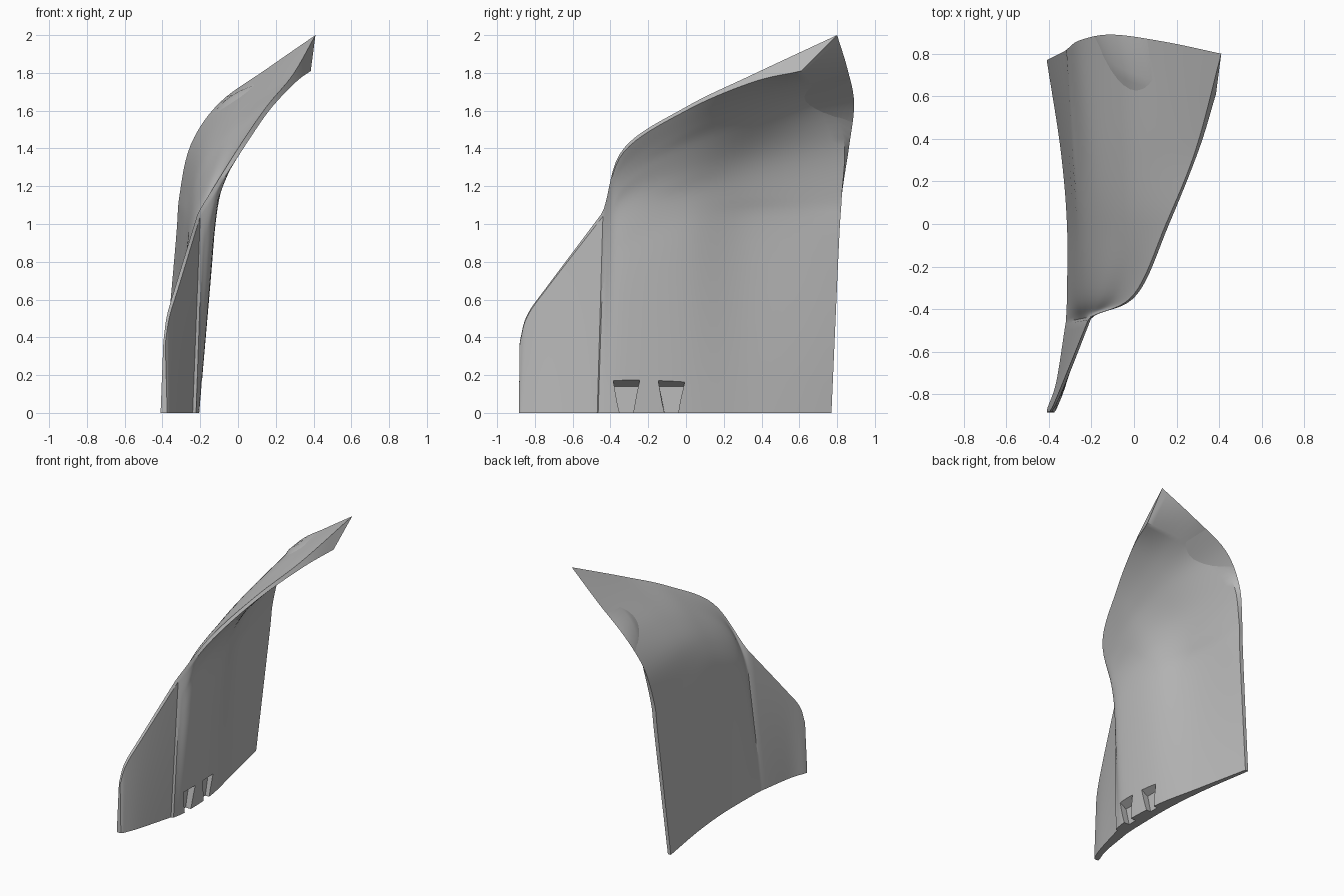
import bpy, bmesh, math
from mathutils import Vector

cube = bpy.data.objects.get("Cube")
if cube:
    bpy.data.objects.remove(cube, do_unlink=True)

grey = bpy.data.materials.new("plain grey")
grey.use_nodes = True
colour = (0.5, 0.5, 0.5, 1)
grey.diffuse_color = colour
grey.node_tree.nodes["Principled BSDF"].inputs["Base Color"].default_value = colour

HEIGHTS = (0, .46, .65, .77, .86, .94, 1)


def straight(bottom, top):
    """A straight upright section, split at the shared heights."""
    a, b = Vector(bottom), Vector(top)
    return [a.lerp(b, h) for h in HEIGHTS]


def curved(y, profile):
    """A bent section in one plane, from (x, z) points."""
    return [Vector((x, y, z)) for x, z in profile]


def spline(points, steps):
    """Smooth curve through the points (Catmull-Rom)."""
    pts = [2 * points[0] - points[1]] + points + [2 * points[-1] - points[-2]]
    out = []
    for i in range(1, len(pts) - 2):
        a, b, c, d = pts[i - 1:i + 3]
        for k in range(steps):
            t = k / steps
            out.append(b + (c - a) * t / 2 + (2 * a - 5 * b + 4 * c - d) * t * t / 2
                       + (3 * b - a - 3 * c + d) * t ** 3 / 2)
    return out + [points[-1]]


def loft(sections):
    """Smooth grid through the sections, as a list of columns."""
    columns = [spline(s, 6) for s in sections]
    rows = [spline(list(row), 8) for row in zip(*columns)]
    return [list(col) for col in zip(*rows)]


# Front wing, inner and outer skins
wing_in = [straight((-.41, -.885, 0), (-.395, -.88, .38)),
           straight((-.405, -.86, 0), (-.375, -.84, .52)),
           straight((-.365, -.74, 0), (-.325, -.72, .69)),
           straight((-.322, -.47, 0), (-.215, -.45, 1.05))]
wing_out = [straight((-.375, -.885, 0), (-.385, -.88, .37)),
            straight((-.36, -.86, 0), (-.362, -.84, .51)),
            straight((-.315, -.74, 0), (-.31, -.72, .68)),
            straight((-.24, -.47, 0), (-.2, -.44, 1.04))]

# Main flared panel, inner and outer skins
back_in = [(-.41, .77, 0), (-.33, .81, .9), (-.31, .825, 1.15), (-.25, .865, 1.42),
           (-.1, .89, 1.64), (.15, .855, 1.82), (.41, .8, 2)]
back_out = [(-.385, .77, 0), (-.3, .81, .9), (-.28, .825, 1.15), (-.21, .835, 1.45),
            (-.06, .73, 1.66), (.15, .66, 1.755), (.385, .61, 1.81)]
main_in = [
    straight((-.32, -.46, 0), (-.2, -.435, 1.08)),
    curved(-.33, [(-.315, 0), (-.28, .66), (-.25, .92), (-.21, 1.08), (-.15, 1.21),
                  (-.07, 1.31), (0, 1.4)]),
    curved(0, [(-.315, 0), (-.28, .8), (-.25, 1.1), (-.19, 1.28), (-.09, 1.42),
               (.03, 1.53), (.15, 1.62)]),
    curved(.35, [(-.345, 0), (-.3, .9), (-.27, 1.15), (-.2, 1.38), (-.06, 1.55),
                 (.12, 1.68), (.29, 1.79)]),
    [Vector(p) for p in back_in]]
main_out = [
    straight((-.222, -.465, 0), (-.185, -.43, 1.07)),
    curved(-.33, [(-.205, 0), (-.15, .66), (-.13, .92), (-.11, 1.1), (-.08, 1.2),
                  (-.04, 1.29), (.015, 1.38)]),
    curved(0, [(-.222, 0), (-.155, .8), (-.125, 1.1), (-.08, 1.25), (0, 1.4),
               (.07, 1.49), (.165, 1.6)]),
    curved(.35, [(-.295, 0), (-.25, .9), (-.21, 1.15), (-.14, 1.35), (-.01, 1.52),
                 (.13, 1.64), (.305, 1.75)]),
    [Vector(p) for p in back_out]]

inner = loft(wing_in) + loft(main_in)
outer = loft(wing_out) + loft(main_out)


def make_object(name, bm):
    bmesh.ops.recalc_face_normals(bm, faces=bm.faces)
    mesh = bpy.data.meshes.new(name)
    bm.to_mesh(mesh)
    bm.free()
    obj = bpy.data.objects.new(name, mesh)
    bpy.context.collection.objects.link(obj)
    mesh.materials.append(grey)
    return obj


# Closed shell: each column is a ring up the inside and down the outside
bm = bmesh.new()
rings = [[bm.verts.new(p) for p in col_in + col_out[::-1]]
         for col_in, col_out in zip(inner, outer)]
size = len(rings[0])
for a, b in zip(rings, rings[1:]):
    for j in range(size):
        k = (j + 1) % size
        bm.faces.new((a[j], a[k], b[k], b[j]))
for ring in (rings[0], rings[-1]):
    for j in range(size // 2 - 1):
        bm.faces.new((ring[j], ring[j + 1], ring[size - 2 - j], ring[size - 1 - j]))
panel = make_object("flared_panel", bm)

# Two tapered clip slots cut into the lower outer face
for number, middle in enumerate((-.315, -.077)):
    bm = bmesh.new()
    ends = []
    for x, top in ((-.25, .14), (-.16, .19)):
        ends.append([bm.verts.new((x, middle + y, z)) for y, z in
                     ((-.032, -.02), (.032, -.02), (.07, top), (-.07, top))])
    bm.faces.new(ends[0])
    bm.faces.new(ends[1])
    for j in range(4):
        k = (j + 1) % 4
        bm.faces.new((ends[0][j], ends[0][k], ends[1][k], ends[1][j]))
    cutter = make_object("slot_cutter_%d" % number, bm)
    cutter.hide_render = True
    cutter.hide_viewport = True
    cut = panel.modifiers.new("slot", 'BOOLEAN')
    cut.operation = 'DIFFERENCE'
    cut.solver = 'EXACT'
    cut.object = cutter

bpy.ops.object.select_all(action='DESELECT')
panel.select_set(True)
bpy.context.view_layer.objects.active = panel
for modifier in list(panel.modifiers):
    bpy.ops.object.modifier_apply(modifier=modifier.name)
bpy.ops.object.shade_smooth_by_angle(angle=math.radians(30))
